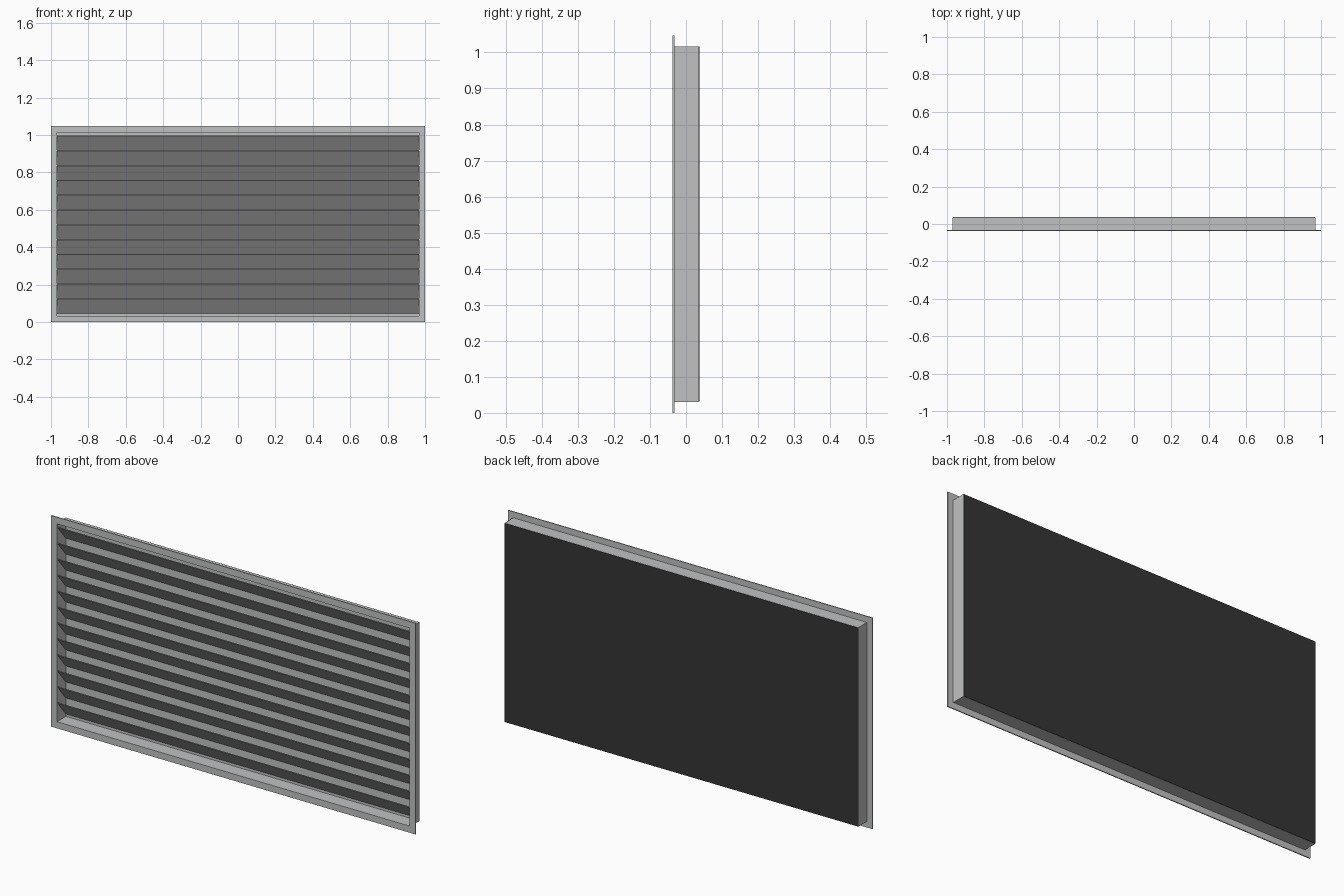
import bpy
import bmesh
from mathutils import Vector

cube = bpy.data.objects.get("Cube")
if cube:
    bpy.data.objects.remove(cube, do_unlink=True)


def material(name, value):
    mat = bpy.data.materials.new(name)
    mat.use_nodes = True
    colour = (value, value * 1.01, value * 1.02, 1)
    mat.diffuse_color = colour
    mat.node_tree.nodes["Principled BSDF"].inputs["Base Color"].default_value = colour
    return mat


metal = material("light grey metal", 0.53)
dark = material("dark backing", 0.036)

# Overall sizes
WIDTH, HEIGHT = 2.0, 1.047
FRONT, BACK = -0.037, 0.037
FLANGE = 0.03          # flange width around the duct
SHEET = 0.003          # sheet thickness
FLANGE_BACK = FRONT + 0.005
MID = HEIGHT / 2


def finish(bm, name, mat):
    bmesh.ops.recalc_face_normals(bm, faces=bm.faces)
    mesh = bpy.data.meshes.new(name)
    bm.to_mesh(mesh)
    bm.free()
    mesh.materials.append(mat)
    obj = bpy.data.objects.new(name, mesh)
    bpy.context.collection.objects.link(obj)
    return obj


def rectangle(bm, inset, y):
    """Corner vertices of an upright rectangle, inset from the outer outline."""
    a, b = WIDTH / 2 - inset, MID - inset
    return [bm.verts.new((sx * a, y, MID + sz * b))
            for sx, sz in ((-1, -1), (1, -1), (1, 1), (-1, 1))]


def ring(name, outer, inner, y0, y1, mat):
    """Rectangular frame, made by joining four rectangles in a loop."""
    bm = bmesh.new()
    loops = [rectangle(bm, outer, y0), rectangle(bm, outer, y1),
             rectangle(bm, inner, y1), rectangle(bm, inner, y0)]
    for k in range(4):
        p, q = loops[k], loops[(k + 1) % 4]
        for i in range(4):
            j = (i + 1) % 4
            bm.faces.new((p[i], p[j], q[j], q[i]))
    return finish(bm, name, mat)


def plate(name, inset, y0, y1, mat):
    bm = bmesh.new()
    face = bm.faces.new(rectangle(bm, inset, y0))
    moved = bmesh.ops.extrude_face_region(bm, geom=[face])["geom"]
    verts = [v for v in moved if isinstance(v, bmesh.types.BMVert)]
    bmesh.ops.translate(bm, verts=verts, vec=Vector((0, y1 - y0, 0)))
    return finish(bm, name, mat)


# Front flange and the shallow duct behind it
ring("front_flange", 0, FLANGE + SHEET, FRONT, FLANGE_BACK, metal)
ring("duct_walls", FLANGE, FLANGE + SHEET, FLANGE_BACK, BACK - 0.002, metal)

# Closed back: light inside, dark outside
plate("inner_back", FLANGE + SHEET, BACK - 0.005, BACK - 0.002, metal)
plate("outer_back", FLANGE + 0.001, BACK - 0.002, BACK, dark)

# Sloping slats, high at the front and low at the back
SLATS, PITCH, TOP = 12, 0.0792, 0.998
half = WIDTH / 2 - FLANGE - SHEET
y_front, y_back = FLANGE_BACK, BACK - 0.006
for n in range(SLATS):
    z = TOP - n * PITCH
    low = z - PITCH
    bm = bmesh.new()
    profile = [(y_front, z), (y_back, low + SHEET), (y_back, low - SHEET / 2),
               (y_front, z - SHEET * 1.5)]
    face = bm.faces.new([bm.verts.new((-half, y, h)) for y, h in profile])
    moved = bmesh.ops.extrude_face_region(bm, geom=[face])["geom"]
    verts = [v for v in moved if isinstance(v, bmesh.types.BMVert)]
    bmesh.ops.translate(bm, verts=verts, vec=Vector((2 * half, 0, 0)))
    finish(bm, f"slat_{n + 1}", metal)
